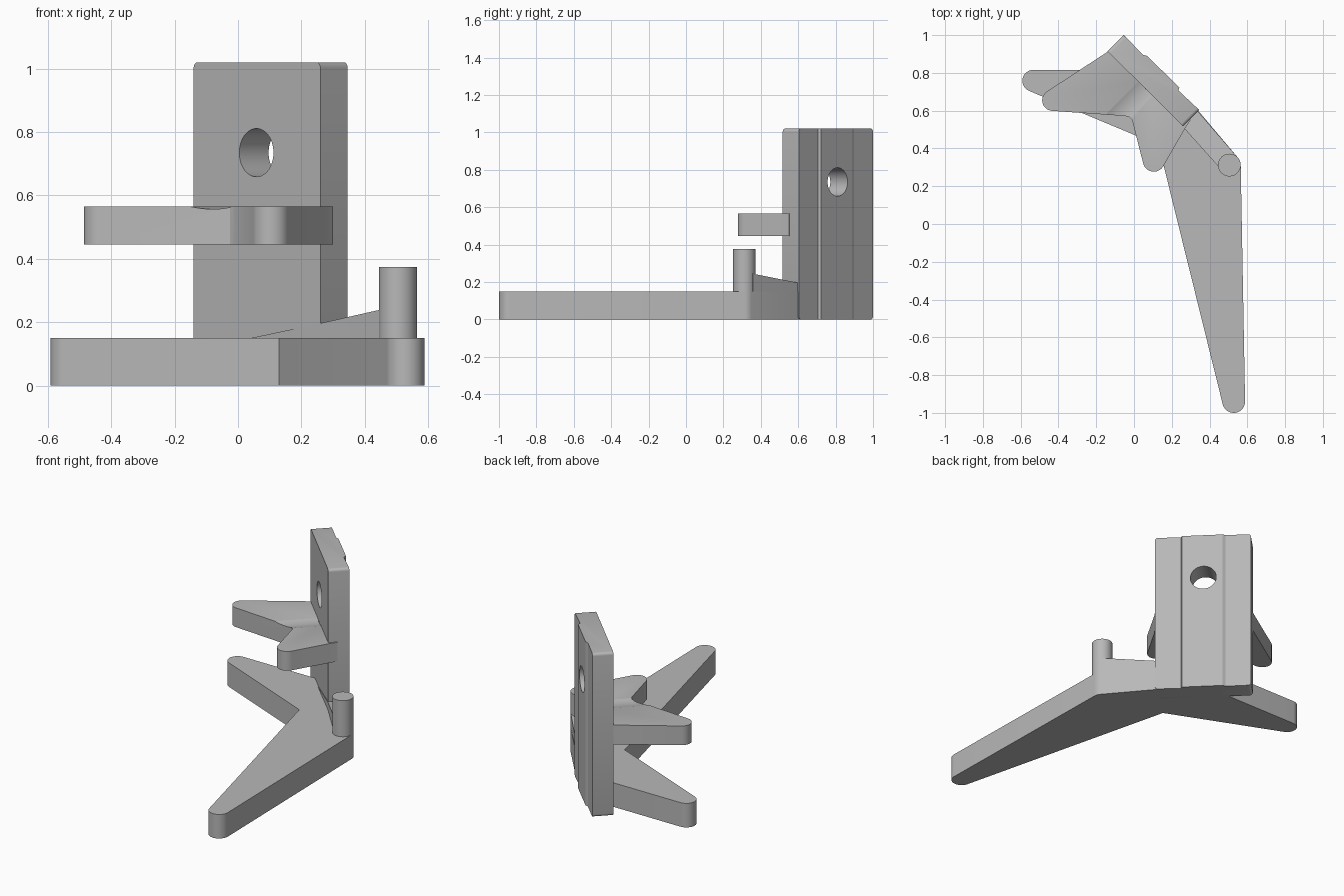
import bpy, bmesh, math
from mathutils import Vector, Matrix

cube = bpy.data.objects.get("Cube")
if cube:
    bpy.data.objects.remove(cube, do_unlink=True)

GREY = (0.48, 0.48, 0.48, 1)
grey = bpy.data.materials.new("plain grey")
grey.use_nodes = True
grey.diffuse_color = GREY
grey.node_tree.nodes["Principled BSDF"].inputs["Base Color"].default_value = GREY


def arc(cx, cy, r, start, end, steps=16):
    """Points of a rounded tip, counter-clockwise, angles in degrees."""
    angles = [math.radians(start + (end - start) * i / steps) for i in range(steps + 1)]
    return [(cx + r * math.cos(a), cy + r * math.sin(a)) for a in angles]


def prism(name, outline, z0, z1, edit=None):
    """Extrude a plan outline from z0 to z1; edit may adjust the mesh."""
    bm = bmesh.new()
    face = bm.faces.new([bm.verts.new((x, y, z0)) for x, y in outline])
    top = bmesh.ops.extrude_face_region(bm, geom=[face])["geom"]
    for v in top:
        if isinstance(v, bmesh.types.BMVert):
            v.co.z = z1
    if edit:
        edit(bm)
    bmesh.ops.recalc_face_normals(bm, faces=bm.faces)
    mesh = bpy.data.meshes.new(name)
    bm.to_mesh(mesh)
    bm.free()
    obj = bpy.data.objects.new(name, mesh)
    bpy.context.collection.objects.link(obj)
    mesh.materials.append(grey)
    return obj


def activate(obj):
    bpy.ops.object.select_all(action='DESELECT')
    obj.select_set(True)
    bpy.context.view_layer.objects.active = obj


def bore(obj, centre, radius, depth):
    """Cut a round channel square to the plate."""
    bpy.ops.mesh.primitive_cylinder_add(vertices=64, radius=radius, depth=depth)
    cutter = bpy.context.object
    cutter.hide_render = True
    turn = Vector((1, 1, 0)).to_track_quat('Z', 'Y').to_matrix().to_4x4()
    cutter.data.transform(Matrix.Translation(centre) @ turn)
    activate(obj)
    mod = obj.modifiers.new("bore", 'BOOLEAN')
    mod.operation = 'DIFFERENCE'
    mod.solver = 'EXACT'
    mod.object = cutter
    bpy.ops.object.modifier_apply(modifier=mod.name)
    bpy.data.objects.remove(cutter, do_unlink=True)


# Upright plate with a raised strip on its back and softened end corners
def soften_ends(bm):
    ends = []
    for e in bm.edges:
        d = e.verts[1].co - e.verts[0].co
        if abs(d.z) < 0.001 and d.x * d.y > 0 and d.length > 0.08:
            ends.append(e)
    bmesh.ops.bevel(bm, geom=ends, offset=0.017, segments=4, profile=0.5, affect='EDGES')


plate = prism("upright_plate", [
    (-0.14, 0.915), (0.26, 0.517), (0.346, 0.603), (0.235, 0.707), (0.24, 0.722),
    (0.07, 0.89), (0.05, 0.895), (-0.055, 1.0)], 0, 1.02, soften_ends)
bore(plate, (0.1, 0.76, 0.735), 0.076, 0.6)

# Lower pair of arms
base = prism("lower_arms",
             arc(-0.533, 0.758, 0.058, 90, 248) + [(0.13, 0.418)]
             + arc(0.528, -0.94, 0.06, 194, 361)
             + arc(0.505, 0.312, 0.06, 0, 40, 6)
             + [(0.34, 0.6), (0.02, 0.9), (0.02, 0.816)], 0, 0.15)

# Upper pair of arms, relieved in front of the hole
upper = prism("upper_arms",
              arc(-0.43, 0.655, 0.056, 124, 265)
              + [(-0.05, 0.572), (-0.025, 0.566), (-0.01, 0.55)]
              + arc(0.105, 0.335, 0.058, 195, 332)
              + [(0.272, 0.509), (0.3, 0.55), (-0.08, 0.93), (-0.135, 0.915)], 0.445, 0.565)
bore(upper, (-0.14, 0.515, 0.735), 0.178, 0.566)

# Post at the elbow of the lower arms
post = prism("post", arc(0.505, 0.312, 0.06, 0, 352.5, 47), 0, 0.375)


# Sloping rib from the plate up to the post
def slope_top(bm):
    for v in bm.verts:
        if v.co.z > 0.12:
            v.co.z = 0.224 + 0.107 * (v.co.x - v.co.y)


rib = prism("rib", [(0.04, 0.73), (0.26, 0.513), (0.455, 0.295), (0.545, 0.357),
                    (0.335, 0.6), (0.12, 0.815)], 0.1, 0.2, slope_top)

for part in (plate, base, upper, post, rib):
    activate(part)
    bpy.ops.object.shade_smooth_by_angle(angle=math.radians(30))
